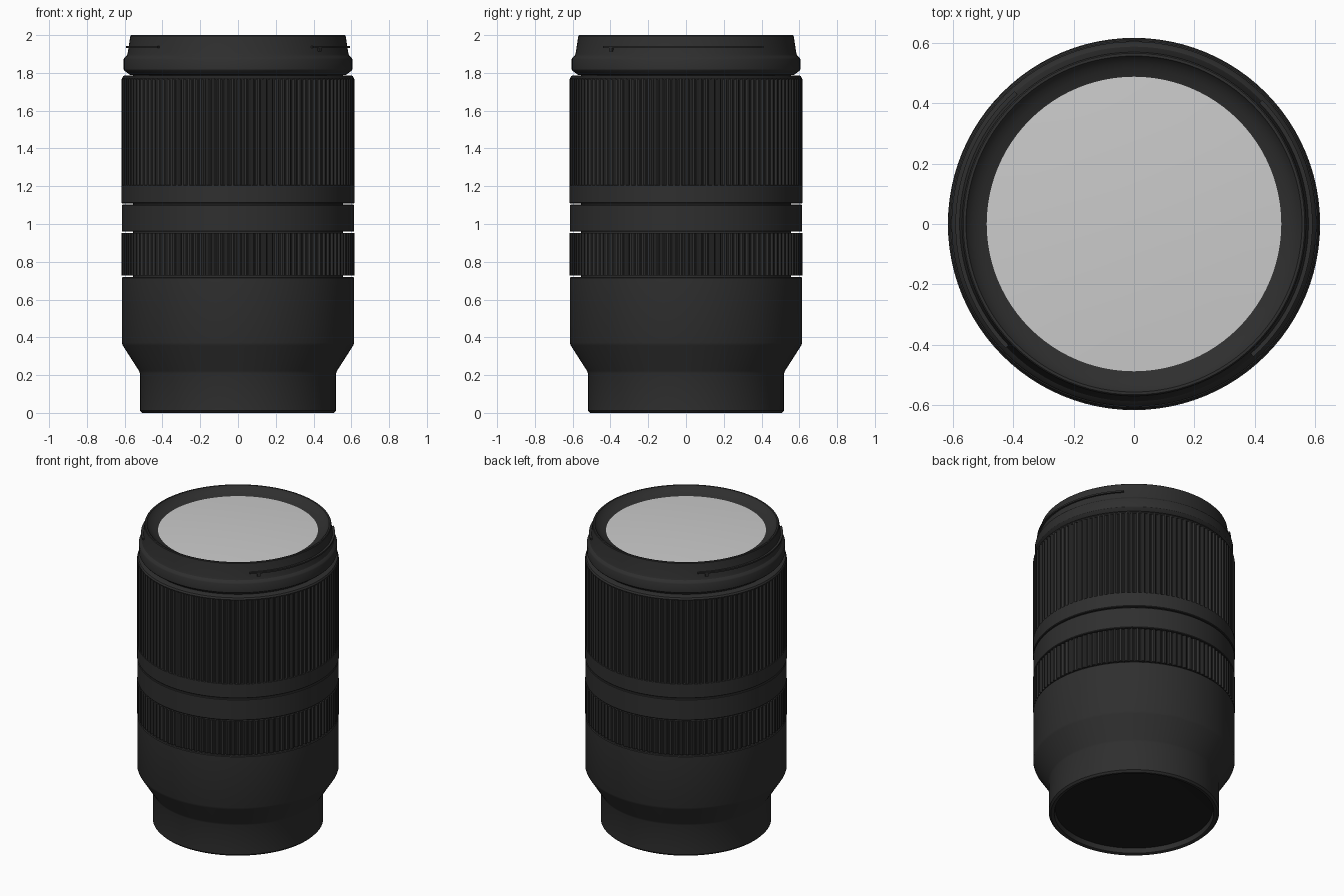
import bpy, bmesh, math

if "Cube" in bpy.data.objects:
    bpy.data.objects.remove(bpy.data.objects["Cube"])

SEGS = 96


def material(name, value):
    m = bpy.data.materials.new(name)
    m.diffuse_color = (value, value, value, 1)
    m.use_nodes = True
    m.node_tree.nodes["Principled BSDF"].inputs["Base Color"].default_value = m.diffuse_color
    return m


BLACK = material("black_plastic", 0.028)
DARK = material("dark_interior", 0.012)


def finish(name, bm, mat, angle=30):
    bmesh.ops.recalc_face_normals(bm, faces=bm.faces)
    mesh = bpy.data.meshes.new(name)
    bm.to_mesh(mesh)
    bm.free()
    obj = bpy.data.objects.new(name, mesh)
    bpy.context.collection.objects.link(obj)
    if mat:
        mesh.materials.append(mat)
    bpy.ops.object.select_all(action='DESELECT')
    obj.select_set(True)
    bpy.context.view_layer.objects.active = obj
    bpy.ops.object.shade_smooth_by_angle(angle=math.radians(angle))
    return obj


def lathe(name, profile, mat=BLACK, segs=SEGS, closed=False):
    """Spin (radius, z) points around z; radius 0 becomes a pole."""
    bm = bmesh.new()
    rings = []
    for r, z in profile:
        if r == 0:
            rings.append([bm.verts.new((0, 0, z))] * segs)
        else:
            rings.append([bm.verts.new((r * math.cos(math.tau * i / segs),
                                        r * math.sin(math.tau * i / segs), z)) for i in range(segs)])
    pairs = list(zip(rings, rings[1:]))
    if closed:
        pairs.append((rings[-1], rings[0]))
    for a, b in pairs:
        for i in range(segs):
            j = (i + 1) % segs
            bm.faces.new(list(dict.fromkeys((a[i], a[j], b[j], b[i]))))
    return finish(name, bm, mat)


def ribbed_ring(name, z0, z1, r_in=0.55, r_low=0.606, r_high=0.616, ribs=112):
    """Grip ring whose outer wall alternates between two radii."""
    bm = bmesh.new()
    n = ribs * 4
    rows = []
    for r, z in ((r_in, z0), (None, z0), (None, z1), (r_in, z1)):
        row = []
        for i in range(n):
            a = math.tau * (i + (0.25 if i % 4 in (1, 2) else 0)) / n
            rr = r or (r_high if i % 4 < 2 else r_low)
            row.append(bm.verts.new((rr * math.cos(a), rr * math.sin(a), z)))
        rows.append(row)
    for a, b in zip(rows, rows[1:]):
        for i in range(n):
            j = (i + 1) % n
            bm.faces.new((a[i], a[j], b[j], b[i]))
    return finish(name, bm, BLACK)


def arc_block(name, a0, a1, r0, r1, z0, z1, steps):
    """Curved bar following the barrel between two angles (degrees)."""
    bm = bmesh.new()
    sections = []
    for i in range(steps + 1):
        a = math.radians(a0 + (a1 - a0) * i / steps)
        sections.append([bm.verts.new((r * math.cos(a), r * math.sin(a), z))
                         for r, z in ((r0, z0), (r1, z0), (r1, z1), (r0, z1))])
    for s, t in zip(sections, sections[1:]):
        for k in range(4):
            m = (k + 1) % 4
            bm.faces.new((s[k], s[m], t[m], t[k]))
    bm.faces.new(sections[0])
    bm.faces.new(sections[-1])
    return finish(name, bm, BLACK)


# Rear mount, shoulder and lower barrel
lathe("rear_barrel", [(0.48, 0.035), (0.487, 0.004), (0.495, 0), (0.508, 0), (0.52, 0.012),
                      (0.52, 0.21), (0.524, 0.222), (0.61, 0.357), (0.615, 0.372),
                      (0.615, 0.715), (0.611, 0.72), (0.55, 0.72)])
lathe("rear_cap_floor", [(0, 0.045), (0.3, 0.043), (0.48, 0.035)], DARK)

# Inner core visible in the grooves
lathe("inner_core", [(0.555, 0.70), (0.555, 1.80)])

# Grip rings and plain bands
ribbed_ring("zoom_ring", 0.727, 0.953)
lathe("middle_band", [(0.55, 0.96), (0.612, 0.96), (0.615, 0.964), (0.615, 1.098),
                      (0.612, 1.102), (0.55, 1.102)])
lathe("grip_base_band", [(0.55, 1.109), (0.613, 1.109), (0.617, 1.113), (0.617, 1.205),
                         (0.60, 1.208)])
ribbed_ring("focus_ring", 1.205, 1.768)
lathe("focus_ring_lip", [(0.55, 1.766), (0.612, 1.766), (0.614, 1.772), (0.608, 1.783),
                         (0.598, 1.787), (0.55, 1.787)])

# Front ring with its bevelled inside wall
lathe("front_ring", [(0.55, 1.79), (0.572, 1.79), (0.602, 1.812), (0.605, 1.817), (0.605, 1.873),
                     (0.601, 1.88), (0.588, 1.892), (0.584, 1.905), (0.570, 1.996), (0.566, 2.0),
                     (0.557, 2.0), (0.552, 1.992), (0.535, 1.978), (0.515, 1.966), (0.488, 1.957)])

# Front glass
lathe("front_glass", [(0.49, 1.957), (0.38, 1.963), (0.25, 1.968), (0.12, 1.971), (0, 1.972)], None)

# Hood bayonet ridges and stops on both sides
for side, turn in (("right", 0), ("left", 180)):
    arc_block(side + "_bayonet_ridge", turn - 48, turn + 44, 0.56, 0.592, 1.932, 1.942, 28)
    arc_block(side + "_bayonet_stop", turn - 43.5, turn - 41.5, 0.56, 0.592, 1.912, 1.934, 2)
